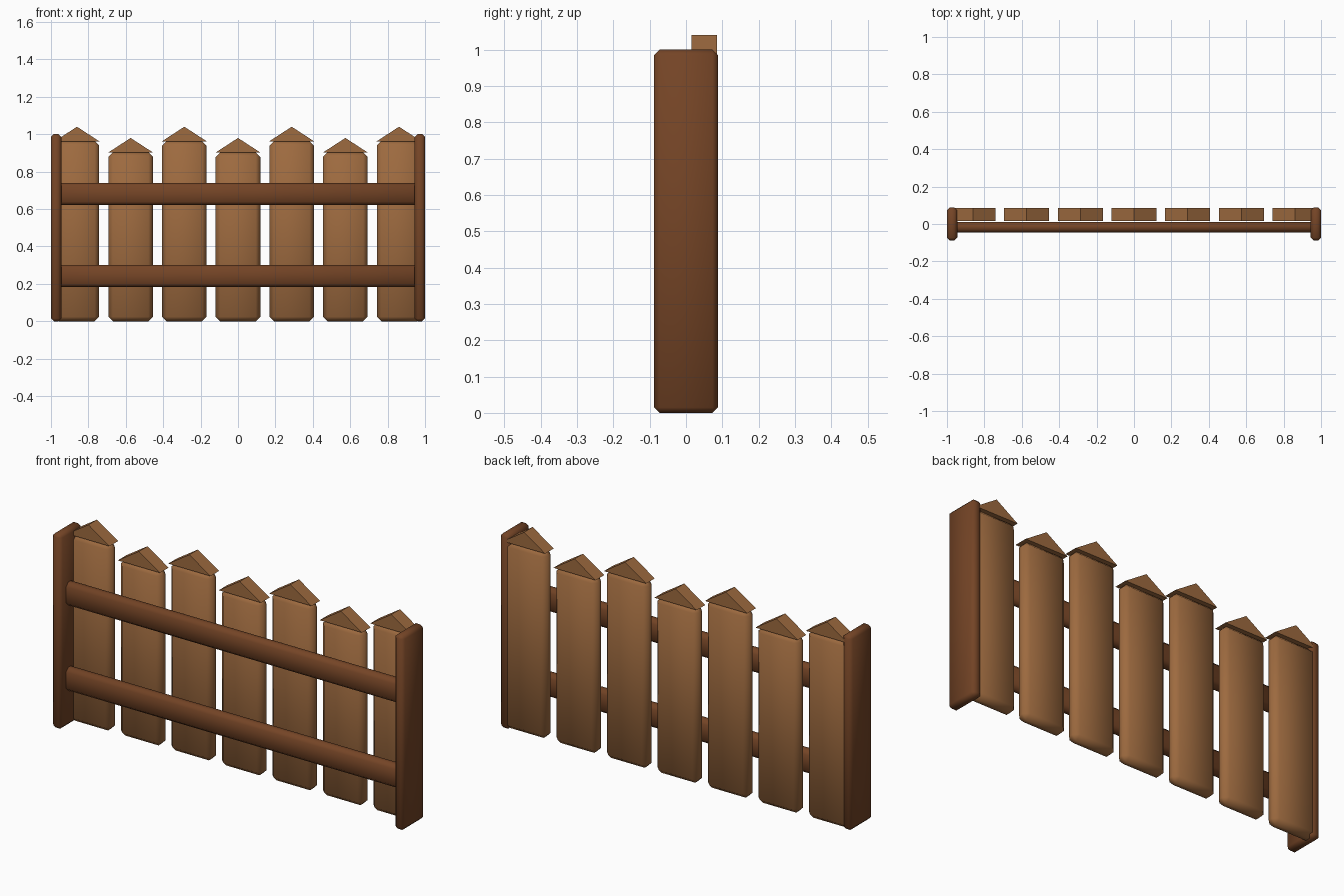
import bpy, bmesh

if "Cube" in bpy.data.objects:
    bpy.data.objects.remove(bpy.data.objects["Cube"])


def material(name, rgb):
    m = bpy.data.materials.new(name)
    m.diffuse_color = (*rgb, 1)
    m.use_nodes = True
    m.node_tree.nodes["Principled BSDF"].inputs["Base Color"].default_value = m.diffuse_color
    return m


dark_wood = material("dark_wood", (0.175, 0.058, 0.019))
light_wood = material("light_wood", (0.34, 0.145, 0.05))


def make_object(name, bm, mat):
    bmesh.ops.recalc_face_normals(bm, faces=bm.faces)
    me = bpy.data.meshes.new(name)
    bm.to_mesh(me)
    bm.free()
    me.materials.append(mat)
    ob = bpy.data.objects.new(name, me)
    bpy.context.collection.objects.link(ob)
    return ob


def board(name, lo, hi, bevel, mat):
    """Box between two corners with one soft, smooth-shaded chamfer."""
    bm = bmesh.new()
    bmesh.ops.create_cube(bm, size=1)
    for v in bm.verts:
        v.co = [(a + b) / 2 + c * (b - a) for a, b, c in zip(lo, hi, v.co)]
    bmesh.ops.bevel(bm, geom=bm.edges[:], offset=bevel, segments=1,
                    profile=0.5, affect='EDGES')
    for f in bm.faces:
        f.smooth = True
    return make_object(name, bm, mat)


def gable(name, x, half, y0, y1, z0, z1, mat):
    """Triangular prism with its ridge running front to back."""
    bm = bmesh.new()
    pts = [(x - half, z0), (x + half, z0), (x, z1)]
    front = bm.faces.new([bm.verts.new((px, y0, pz)) for px, pz in pts])
    ext = bmesh.ops.extrude_face_region(bm, geom=[front], use_keep_orig=True)
    for v in ext["geom"]:
        if isinstance(v, bmesh.types.BMVert):
            v.co.y = y1
    return make_object(name, bm, mat)


# End posts
for side, x0, x1 in (("left", -1.0, -0.945), ("right", 0.945, 1.0)):
    board(f"post_{side}", (x0, -0.088, 0), (x1, 0.088, 1.0), 0.015, dark_wood)

# Horizontal rails, running into the posts
for level, z0, z1 in (("lower", 0.183, 0.302), ("upper", 0.621, 0.74)):
    board(f"rail_{level}", (-0.998, -0.046, z0), (0.998, 0.011, z1), 0.018, dark_wood)

# Alternating tall and short pickets with pointed caps
for i in range(7):
    x = (i - 3) * 0.287
    top = 0.963 if i % 2 == 0 else 0.903
    board(f"picket_{i + 1}", (x - 0.119, 0.015, 0), (x + 0.119, 0.085, top),
          0.024, light_wood)
    gable(f"picket_cap_{i + 1}", x, 0.12, 0.015, 0.085, top - 0.001, top + 0.077,
          light_wood)
